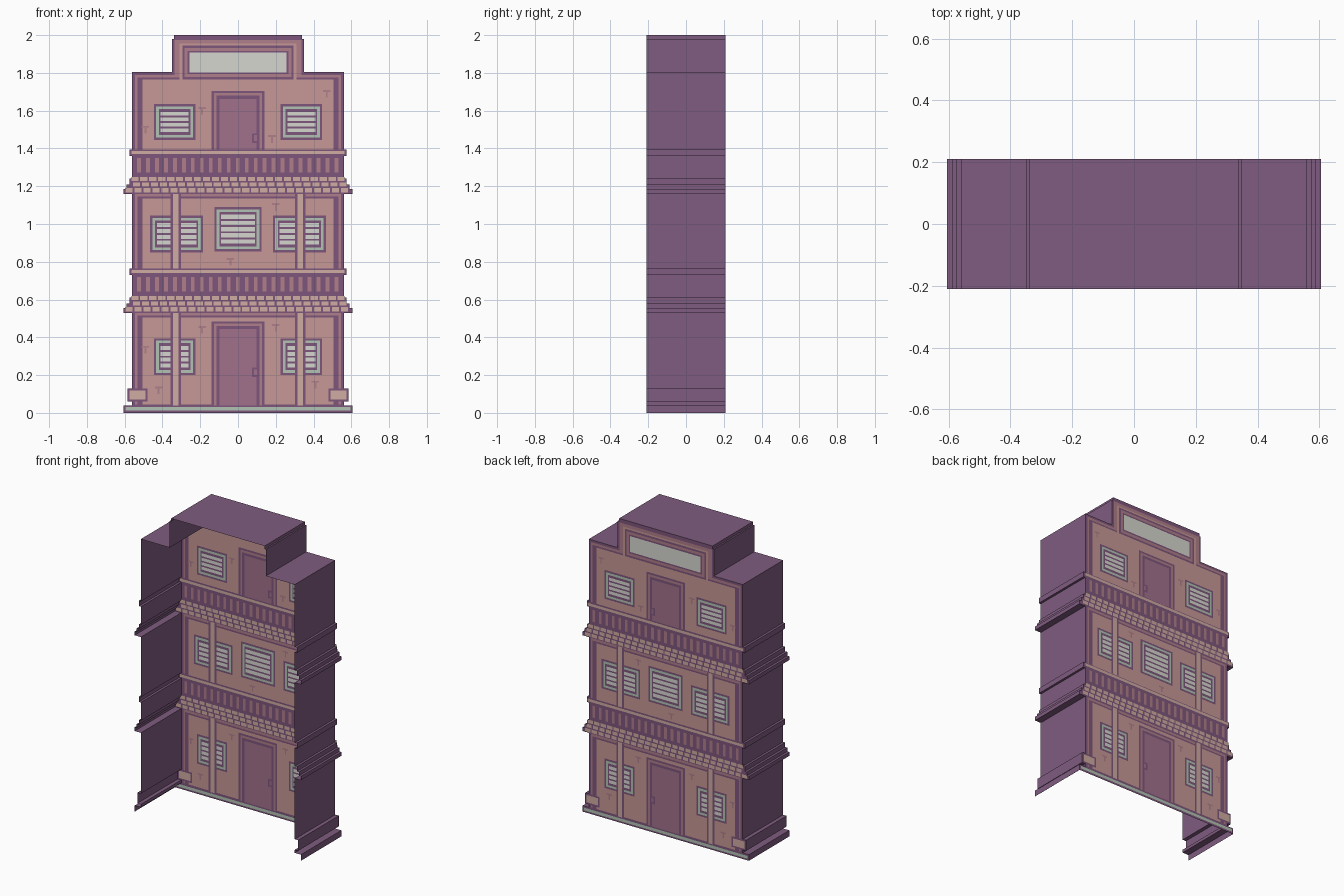
import bpy

if "Cube" in bpy.data.objects:
    bpy.data.objects.remove(bpy.data.objects["Cube"])

D = 0.21          # half depth
STEP = 0.0006     # spacing of the painted layers on the facade


def material(name, rgb):
    m = bpy.data.materials.new(name)
    lin = [((c / 255 + 0.055) / 1.055) ** 2.4 for c in rgb]
    m.diffuse_color = (*lin, 1)
    m.use_nodes = True
    m.node_tree.nodes["Principled BSDF"].inputs["Base Color"].default_value = m.diffuse_color
    return m


SIDE = material("side_purple", (127, 92, 128))
DARK = material("outline_purple", (126, 86, 124))
TRIM = material("trim_rose", (176, 126, 138))
WALL = material("wall_salmon", (198, 153, 150))
DOOR = material("door_mauve", (161, 113, 140))
POST = material("post_tan", (208, 172, 162))
PALE = material("pane_white", (214, 214, 208))
GREEN = material("frame_green", (178, 196, 180))


def add_mesh(name, verts, faces, mat):
    me = bpy.data.meshes.new(name)
    me.from_pydata(verts, [], faces)
    me.materials.append(mat)
    ob = bpy.data.objects.new(name, me)
    bpy.context.collection.objects.link(ob)
    return ob


def panels(name, rects, layer, mat, mirror=False):
    """Flat rectangles (x0, x1, z0, z1) on both sides of the facade sheet."""
    verts, faces = [], []
    if mirror:
        rects = rects + [(-b, -a, c, d) for a, b, c, d in rects]
    for x0, x1, z0, z1 in rects:
        for s in (-1, 1):
            y = D + s * STEP * layer
            n = len(verts)
            verts += [(x0, y, z0), (x1, y, z0), (x1, y, z1), (x0, y, z1)]
            faces.append((n, n + 1, n + 2, n + 3) if s < 0 else (n + 3, n + 2, n + 1, n))
    add_mesh(name, verts, faces, mat)


def inset(rects, d):
    return [(a + d, b - d, c + d, e - d) for a, b, c, e in rects]


# Stepped silhouette: half width, top height of each band
bands = [(.605, .04), (.56, .06), (.585, .13), (.56, .53)]
for z in (.53, 1.16):
    bands += [(.605, z + .025), (.59, z + .05), (.575, z + .08),
              (.56, z + .2), (.575, z + .235)]
    bands.append((.56, 1.16 if z < 1 else 1.805))
bands += [(.35, 1.98), (.34, 2.0)]

right, z0 = [], 0
for w, z1 in bands:
    right += [(w, z0), (w, z1)]
    z0 = z1
outline = right + [(-x, z) for x, z in reversed(right)]
n = len(outline)

# Side walls and roof: open at the front and at the bottom
add_mesh("side_shell",
         [(x, -D, z) for x, z in outline] + [(x, D, z) for x, z in outline],
         [(i, i + n, i + n + 1, i + 1) for i in range(n - 1)], SIDE)

# Facade sheet, one strip per band
verts, faces = [], []
for i in range(0, len(right), 2):
    (w, a), (_, b) = right[i], right[i + 1]
    k = len(verts)
    verts += [(w, D, a), (-w, D, a), (-w, D, b), (w, D, b)]
    faces.append((k, k + 1, k + 2, k + 3))
add_mesh("facade", verts, faces, DARK)

# Wall fields of the three storeys and the parapet
panels("wall_border", [(-.545, .545, .045, .53), (-.545, .545, .765, 1.16),
                       (-.545, .545, 1.395, 1.79), (-.335, .335, 1.78, 1.975)], 1, TRIM)
panels("wall_line", [(-.532, .532, .045, .515), (-.532, .532, .765, 1.145),
                     (-.532, .532, 1.395, 1.775)], 2, DARK)
panels("wall_field", [(-.505, .505, .045, .505), (-.505, .505, .765, 1.135),
                      (-.505, .505, 1.395, 1.765), (-.31, .31, 1.75, 1.955)], 3, WALL)

# Plaster cracks
cracks = [(-.49, .345), (-.19, .45), (.2, .46), (.41, .16), (-.42, .13), (-.04, .81), (.2, 1.1),
          (-.49, 1.51), (-.19, 1.61), (.18, 1.46), (.47, 1.7)]
panels("plaster_cracks", [(x - .02, x + .02, z, z + .01) for x, z in cracks]
       + [(x - .005, x + .005, z - .03, z) for x, z in cracks], 4, TRIM)

# Blank sign board
sign = [(-.295, .295, 1.765, 1.945)]
panels("sign_outline", sign, 4, DARK)
panels("sign_frame", inset(sign, .012), 5, TRIM)
panels("sign_line", inset(sign, .028), 6, DARK)
panels("sign_board", inset(sign, .038), 7, PALE)

# Doors on the ground and top floors
doors = [(-.14, .14, .04, .485), (-.14, .14, 1.395, 1.705)]
for name, d, layer, mat in (("door_outline", 0, 4, DARK), ("door_frame", .012, 5, TRIM),
                            ("door_line", .026, 6, DARK), ("door_leaf", .042, 7, DOOR)):
    panels(name, [(a + d, b - d, c, e - d) for a, b, c, e in doors], layer, mat)
knobs = [(.075, .11, z - .025, z + .025) for z in (.215, 1.455)]
panels("door_knob", knobs, 8, DARK)
panels("door_knob_face", inset(knobs, .01), 9, DOOR)

# Shuttered windows
windows = [(-.125, .125, .855, 1.09)]
for s in (-1, 1):
    windows += [(s * .335 - .11, s * .335 + .11, .2, .395),
                (s * .325 - .14, s * .325 + .14, .85, 1.045),
                (s * .335 - .11, s * .335 + .11, 1.445, 1.635)]
panels("window_outline", windows, 4, DARK)
panels("window_frame", inset(windows, .012), 5, GREEN)
panels("window_recess", inset(windows, .026), 6, DARK)
slats = []
for a, b, c, e in inset(windows, .036):
    count = 5 if e - c > .15 else 4
    pitch = (e - c) / count
    slats += [(a, b, c + i * pitch + .005, c + (i + 1) * pitch - .005) for i in range(count)]
panels("window_slats", slats, 7, PALE)

# Porch posts
posts = [(.302, .357, .04, .53), (.302, .357, .765, 1.16)]
panels("post_outline", posts, 8, DARK, True)
panels("post_face", [(a + .012, b - .012, c, e) for a, b, c, e in posts], 9, POST, True)

# Awning shingles, railing and handrail on each balcony
shingles, gaps, balusters, rails = [], [], [], []
for z in (.53, 1.16):
    for row, w in enumerate((.595, .58, .565)):
        a = z + .008 + row * .03
        pitch = .0475
        x = -w + (row % 2) * pitch / 2
        while x + pitch <= w + .01:
            shingles.append((x, min(x + pitch - .01, w), a, a + .022))
            x += pitch
    gaps.append((-.545, .545, z + .105, z + .2))
    balusters += [(-.534 + i * .0475, -.514 + i * .0475, z + .112, z + .19) for i in range(23)]
    rails.append((-.565, .565, z + .21, z + .227))
panels("awning_shingles", shingles, 10, POST)
panels("railing_shadow", gaps, 1, DARK)
panels("railing_balusters", balusters, 10, TRIM)
panels("handrail", rails, 10, POST)

# Ground sill and corner crates
panels("ground_sill", [(-.595, .595, .012, .03)], 4, GREEN)
crate = [(.48, .585, .06, .13)]
panels("crate_outline", crate, 4, DARK, True)
panels("crate_face", inset(crate, .011), 5, POST, True)
